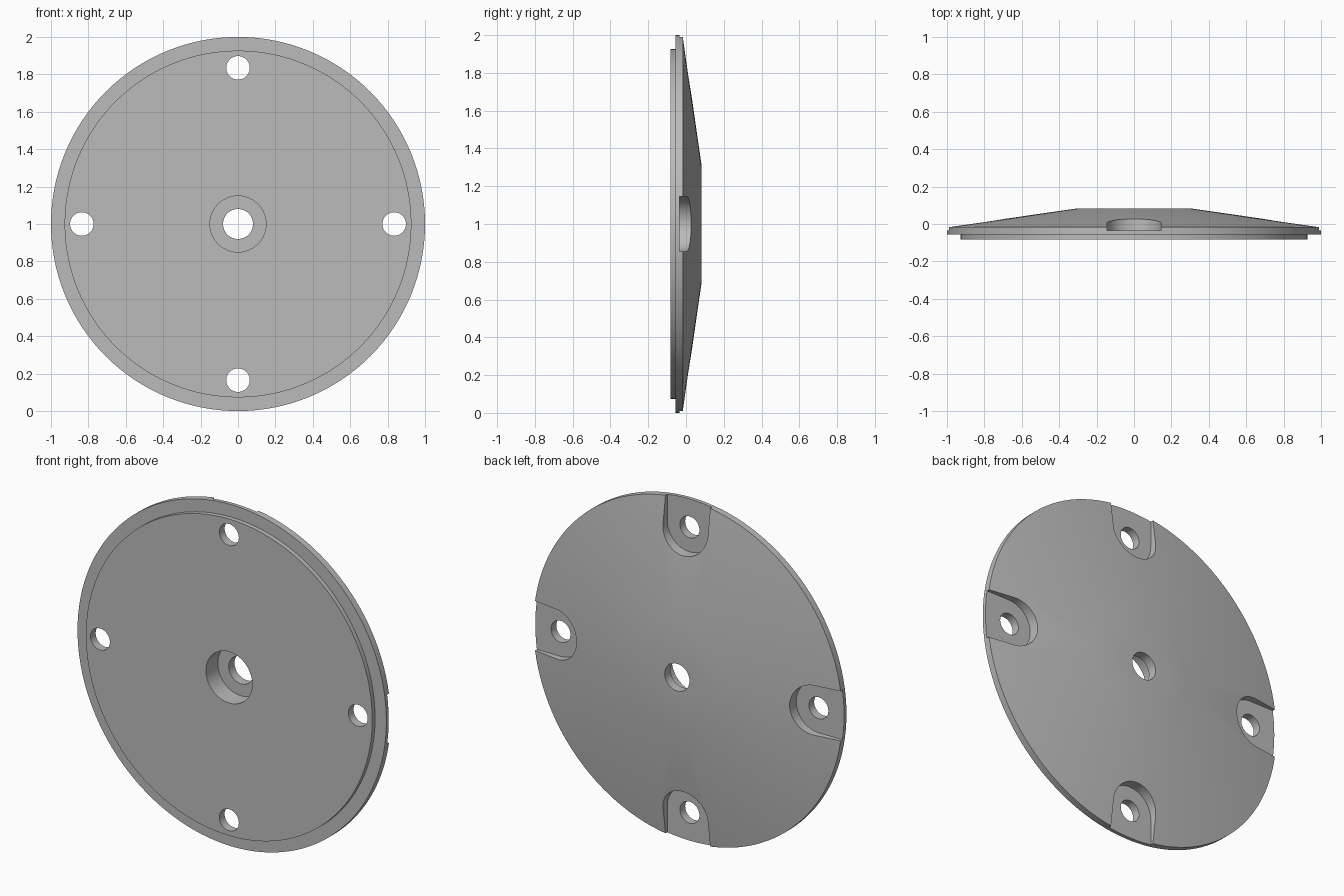
import bpy, bmesh
from math import pi, sin, cos
from mathutils import Matrix, Vector

cube = bpy.data.objects.get("Cube")
if cube:
    bpy.data.objects.remove(cube, do_unlink=True)

CENTRE = Vector((0, 0, 1))
SEGMENTS = 128
HOLE_RADIUS = 0.835      # distance of the bolt holes from the axis


def make_object(name, bm):
    bmesh.ops.recalc_face_normals(bm, faces=bm.faces)
    bmesh.ops.translate(bm, verts=bm.verts, vec=CENTRE)
    mesh = bpy.data.meshes.new(name)
    bm.to_mesh(mesh)
    bm.free()
    obj = bpy.data.objects.new(name, mesh)
    bpy.context.collection.objects.link(obj)
    return obj


def lathe(name, profile):
    """Turn a closed (radius, y) profile around the y axis."""
    bm = bmesh.new()
    rings = []
    for i in range(SEGMENTS):
        a = 2 * pi * i / SEGMENTS
        rings.append([bm.verts.new((r * cos(a), y, r * sin(a))) for r, y in profile])
    n = len(profile)
    for i in range(SEGMENTS):
        a, b = rings[i], rings[(i + 1) % SEGMENTS]
        for j in range(n):
            k = (j + 1) % n
            bm.faces.new((a[j], a[k], b[k], b[j]))
    return make_object(name, bm)


def four_prisms(name, outline, y0, y1):
    """Extrude an (x, z) outline along y and repeat it every quarter turn."""
    bm = bmesh.new()
    for q in range(4):
        turn = Matrix.Rotation(q * pi / 2, 3, 'Y')
        low = [bm.verts.new(turn @ Vector((x, y0, z))) for x, z in outline]
        high = [bm.verts.new(turn @ Vector((x, y1, z))) for x, z in outline]
        bm.faces.new(low)
        bm.faces.new(high)
        n = len(outline)
        for i in range(n):
            k = (i + 1) % n
            bm.faces.new((low[i], low[k], high[k], high[i]))
    return make_object(name, bm)


def arc(radius, start, end, steps):
    return [(HOLE_RADIUS + radius * cos(start + (end - start) * i / steps),
             radius * sin(start + (end - start) * i / steps)) for i in range(steps + 1)]


# Turned disc: stepped front, counterbored centre, shallow conical back
disc = lathe("flange_disc", [
    (0.15, -0.0825), (0.927, -0.0825), (0.927, -0.056), (1.0, -0.056),
    (1.0, -0.017), (0.31, 0.0825), (0.08, 0.0825), (0.08, 0.028), (0.15, 0.028)])

# Round-ended pockets open at the rim, and bolt holes through them
pocket = arc(0.145, pi / 2, 3 * pi / 2, 24) + [(1.1, -0.145), (1.1, 0.145)]
cutters = [four_prisms("pocket_cutter", pocket, -0.034, 0.3),
           four_prisms("bolt_hole_cutter", arc(0.063, 0, 2 * pi, 40)[:-1], -0.3, 0.3)]

bpy.ops.object.select_all(action='DESELECT')
bpy.context.view_layer.objects.active = disc
disc.select_set(True)
for cutter in cutters:
    cutter.hide_render = True
    mod = disc.modifiers.new(cutter.name, 'BOOLEAN')
    mod.operation = 'DIFFERENCE'
    mod.solver = 'EXACT'
    mod.object = cutter
    bpy.ops.object.modifier_apply(modifier=mod.name)
for cutter in cutters:
    bpy.data.objects.remove(cutter, do_unlink=True)

# Plain grey metal
grey = bpy.data.materials.new("grey_metal")
grey.use_nodes = True
colour = (0.5, 0.5, 0.5, 1)
grey.diffuse_color = colour
grey.node_tree.nodes["Principled BSDF"].inputs["Base Color"].default_value = colour
disc.data.materials.clear()
disc.data.materials.append(grey)

bpy.ops.object.shade_smooth_by_angle(angle=pi / 6)
